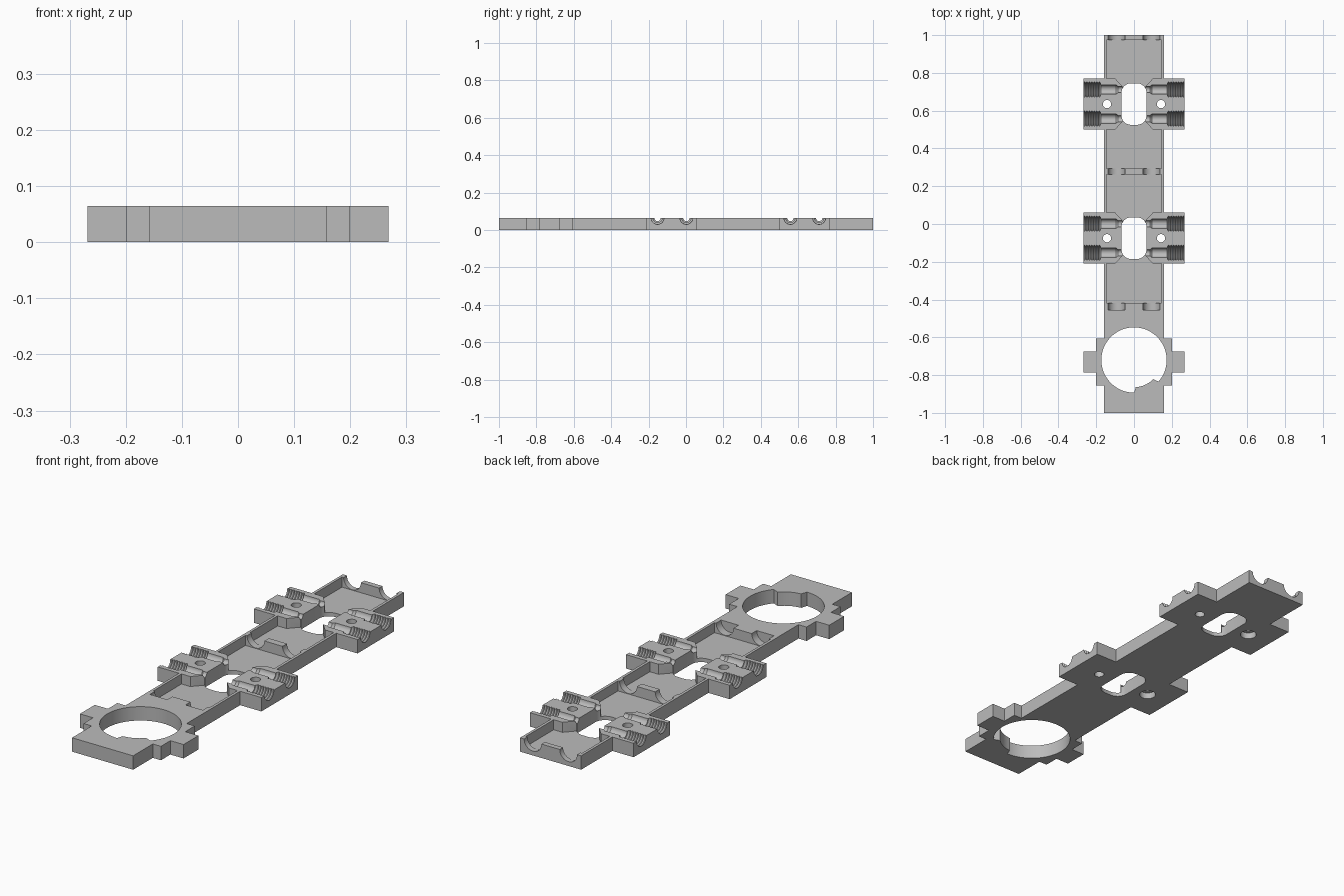
import bpy
import bmesh
import math
from mathutils import Matrix

if "Cube" in bpy.data.objects:
    bpy.data.objects.remove(bpy.data.objects["Cube"], do_unlink=True)

TOP = 0.065       # plate thickness
FLOOR = 0.018     # pocket floor height
BLOCKS = (-0.075, 0.635)

grey = bpy.data.materials.new("plain grey")
grey.use_nodes = True
grey.diffuse_color = (0.5, 0.5, 0.5, 1)
grey.node_tree.nodes["Principled BSDF"].inputs["Base Color"].default_value = (0.5, 0.5, 0.5, 1)


def finish(name, bm):
    bmesh.ops.recalc_face_normals(bm, faces=bm.faces)
    mesh = bpy.data.meshes.new(name)
    bm.to_mesh(mesh)
    bm.free()
    mesh.materials.append(grey)
    obj = bpy.data.objects.new(name, mesh)
    bpy.context.collection.objects.link(obj)
    return obj


def prism(name, points, z0, z1):
    bm = bmesh.new()
    face = bm.faces.new([bm.verts.new((x, y, z0)) for x, y in points])
    up = bmesh.ops.extrude_face_region(bm, geom=[face])["geom"]
    bmesh.ops.translate(bm, vec=(0, 0, z1 - z0),
                        verts=[v for v in up if isinstance(v, bmesh.types.BMVert)])
    return finish(name, bm)


def box(name, x, y0, y1, z0, z1):
    return prism(name, [(-x, y0), (x, y0), (x, y1), (-x, y1)], z0, z1)


def lathe(name, profile, origin, direction, steps=32):
    # revolve (distance, radius) pairs around the local x axis
    bm = bmesh.new()
    rings = []
    for d, r in profile:
        rings.append([bm.verts.new((origin[0] + direction * d,
                                    origin[1] + r * math.cos(math.tau * (i + 0.5) / steps),
                                    origin[2] + r * math.sin(math.tau * (i + 0.5) / steps)))
                      for i in range(steps)])
    for a, b in zip(rings, rings[1:]):
        for i in range(steps):
            j = (i + 1) % steps
            bm.faces.new((a[i], a[j], b[j], b[i]))
    bm.faces.new(rings[0])
    bm.faces.new(rings[-1])
    return finish(name, bm)


def cylinder(name, location, radius, depth, axis="Z", steps=32):
    bm = bmesh.new()
    turn = Matrix.Rotation(math.pi / 2, 4, "X") if axis == "Y" else Matrix()
    bmesh.ops.create_cone(bm, cap_ends=True, segments=steps, radius1=radius, radius2=radius,
                          depth=depth, matrix=Matrix.Translation(location) @ turn)
    return finish(name, bm)


def rounded_slot(cy, w, h, r):
    points = []
    for k, (sx, sy) in enumerate(((1, 1), (-1, 1), (-1, -1), (1, -1))):
        for i in range(9):
            a = math.pi / 2 * (k + i / 8)
            points.append((sx * (w - r) + r * math.cos(a), cy + sy * (h - r) + r * math.sin(a)))
    return points


# Plate outline, right half, mirrored to the left
half = [(0.158, -1), (0.158, -0.855), (0.2, -0.855), (0.2, -0.785), (0.268, -0.785),
        (0.268, -0.675), (0.2, -0.675), (0.2, -0.605), (0.158, -0.605)]
for c in BLOCKS:
    half += [(0.158, c - 0.135), (0.268, c - 0.135), (0.268, c + 0.135), (0.158, c + 0.135)]
half.append((0.158, 1))
plate = prism("connector_plate", half + [(-x, y) for x, y in reversed(half)], 0, TOP)

cutters = []

# Large round opening with an inner stop ridge
ring = []
for i in range(96):
    a = math.tau * i / 96
    r = 0.144 if math.radians(272) < a < math.radians(317) else 0.173
    ring.append((r * math.cos(a), -0.72 + r * math.sin(a)))
cutters.append(prism("round_opening", ring, -0.1, 0.2))

# Recessed pockets, separated by cross ridges
for y0, y1 in ((-0.418, -0.21), (0.06, 0.262), (0.295, 0.5), (0.77, 0.975)):
    cutters.append(box("pocket", 0.145, y0, y1, FLOOR, 0.2))

# Twin round cradles in each cross ridge
for y0, y1 in ((-0.455, -0.40), (0.25, 0.305), (0.96, 1.03)):
    for x in (-0.092, 0.092):
        cutters.append(cylinder("cradle", (x, (y0 + y1) / 2, TOP), 0.045, y1 - y0, "Y"))

# Threaded channel profile: tip, barrel, then thread teeth
thread = [(0.03, 0.017), (0.085, 0.017), (0.095, 0.025), (0.176, 0.025)]
TEETH = 7
pitch = 0.092 / TEETH
for i in range(TEETH):
    s = 0.177 + i * pitch
    thread += [(s, 0.033), (s + pitch * 0.4, 0.04), (s + pitch * 0.6, 0.04)]
thread += [(0.269, 0.033), (0.29, 0.033)]

for c in BLOCKS:
    cutters.append(prism("centre_slot", rounded_slot(c, 0.066, 0.11, 0.05), -0.1, 0.2))
    for s in (-1, 1):
        # Flared passage between slot and pocket
        cutters.append(prism("flare", [(-0.106, c + s * 0.142), (0.106, c + s * 0.142),
                                       (0.06, c + s * 0.092), (0.05, c + s * 0.07),
                                       (-0.05, c + s * 0.07), (-0.06, c + s * 0.092)], FLOOR, 0.19))
        cutters.append(cylinder("bolt_hole", (s * 0.143, c, 0.03), 0.022, 0.3, steps=16))
        for side in (-1, 1):
            cutters.append(lathe("threaded_channel", thread, (0, c + s * 0.077, TOP), side))
    cutters.append(cylinder("counterbore", (-0.143, c, 0), 0.036, 0.06))

# Cut everything from the plate
bpy.context.view_layer.objects.active = plate
for cutter in cutters:
    cutter.hide_render = True
    mod = plate.modifiers.new("cut", "BOOLEAN")
    mod.operation = "DIFFERENCE"
    mod.solver = "EXACT"
    mod.object = cutter
    bpy.ops.object.modifier_apply(modifier=mod.name)
for cutter in cutters:
    bpy.data.objects.remove(cutter, do_unlink=True)

bpy.ops.object.select_all(action="DESELECT")
plate.select_set(True)
bpy.ops.object.shade_smooth_by_angle(angle=math.radians(25))
